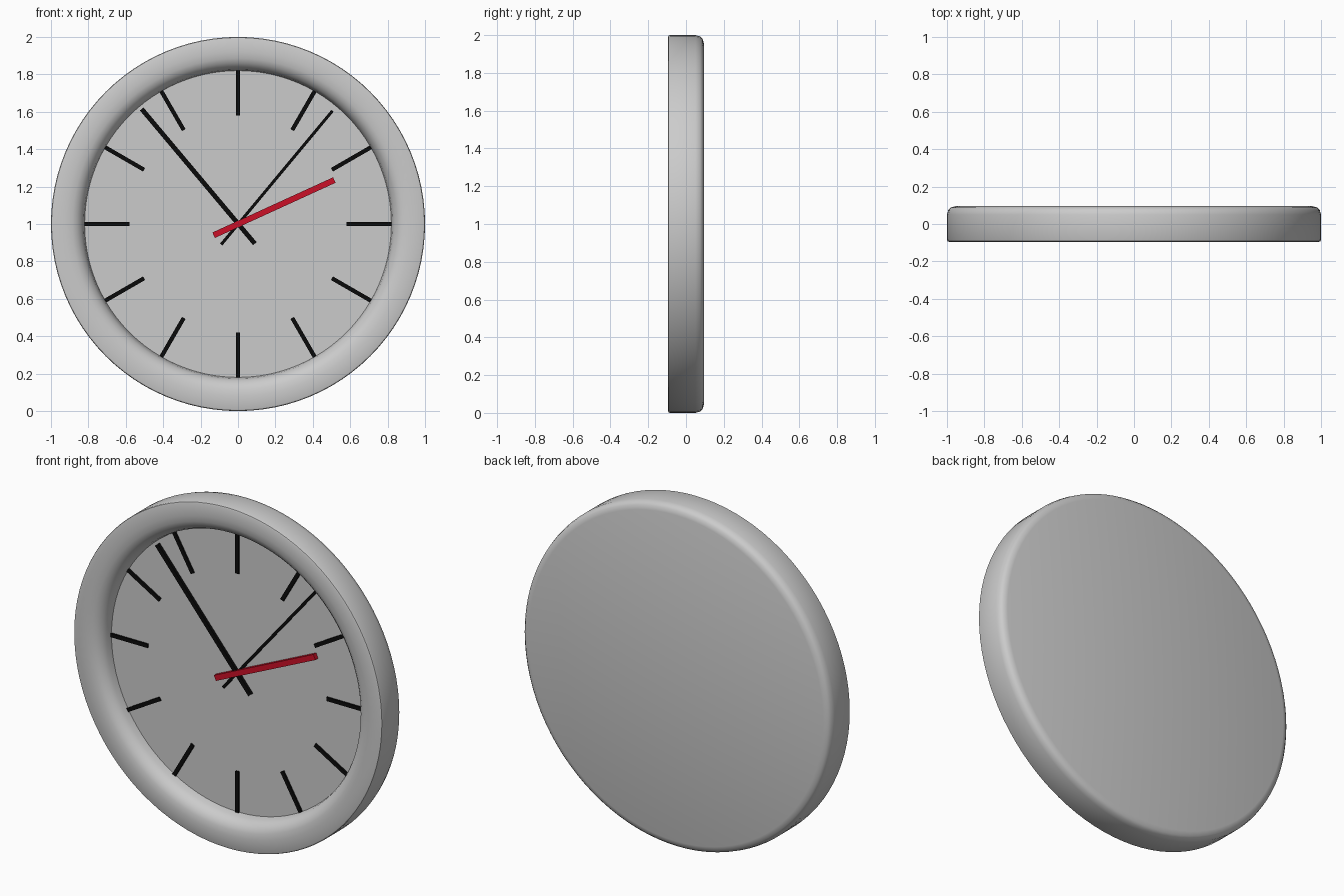
import bpy, bmesh
from math import sin, cos, pi, atan2, hypot, radians
from mathutils import Matrix

old = bpy.data.objects.get("Cube")
if old:
    bpy.data.objects.remove(old, do_unlink=True)


def material(name, rgb):
    m = bpy.data.materials.new(name)
    m.use_nodes = True
    m.diffuse_color = (*rgb, 1)
    m.node_tree.nodes["Principled BSDF"].inputs["Base Color"].default_value = (*rgb, 1)
    return m


grey = material("light grey", (0.6, 0.6, 0.6))
black = material("black", (0.003, 0.003, 0.003))
red = material("red", (0.6, 0.005, 0.02))


def add_object(name, bm, mat):
    bmesh.ops.recalc_face_normals(bm, faces=bm.faces)
    mesh = bpy.data.meshes.new(name)
    bm.to_mesh(mesh)
    bm.free()
    mesh.materials.append(mat)
    obj = bpy.data.objects.new(name, mesh)
    bpy.context.collection.objects.link(obj)
    return obj


def lathe(name, profile, mat, steps=96):
    """Spin a (radius, depth) profile about the depth axis at the clock centre."""
    bm = bmesh.new()
    verts = [bm.verts.new((r, y, 0)) for r, y in profile]
    edges = [bm.edges.new(pair) for pair in zip(verts, verts[1:])]
    bmesh.ops.spin(bm, geom=verts + edges, cent=(0, 0, 0), axis=(0, 1, 0),
                   angle=2 * pi, steps=steps)
    bmesh.ops.remove_doubles(bm, verts=bm.verts, dist=1e-5)
    bmesh.ops.translate(bm, verts=bm.verts, vec=(0, 0, 1))
    obj = add_object(name, bm, mat)
    bpy.ops.object.select_all(action='DESELECT')
    bpy.context.view_layer.objects.active = obj
    obj.select_set(True)
    bpy.ops.object.shade_smooth_by_angle(angle=radians(40))
    return obj


def bar(name, start, end, width, front, back, mat):
    """Thin box between two points of the dial, given as x and z."""
    dx, dz = end[0] - start[0], end[1] - start[1]
    bm = bmesh.new()
    bmesh.ops.create_cube(bm, size=1, matrix=(
        Matrix.Translation(((start[0] + end[0]) / 2, (front + back) / 2,
                            (start[1] + end[1]) / 2))
        @ Matrix.Rotation(-atan2(dz, dx), 4, 'Y')
        @ Matrix.Diagonal((hypot(dx, dz), back - front, width, 1))))
    return add_object(name, bm, mat)


# Case: rounded back, straight side, flat front rim, rounded inner wall, dial
lathe("case", [(0, 0.095), (0.955, 0.095), (0.98, 0.088), (0.993, 0.075), (1, 0.05),
               (1, -0.085), (0.997, -0.092), (0.99, -0.095), (0.92, -0.095),
               (0.885, -0.091), (0.86, -0.08), (0.838, -0.06), (0.826, -0.035),
               (0.82, 0), (0, 0)], grey)

# Hour marks
for hour in range(12):
    a = hour * pi / 6
    bar("hour_mark", (0.58 * sin(a), 1 + 0.58 * cos(a)),
        (0.82 * sin(a), 1 + 0.82 * cos(a)), 0.022, -0.01, 0.005, black)

# Hands
bar("second_hand", (-0.09, 0.89), (0.505, 1.605), 0.016, -0.012, -0.003, black)
bar("minute_hand", (0.09, 0.895), (-0.515, 1.615), 0.025, -0.02, -0.003, black)
bar("hour_hand", (-0.13, 0.94), (0.515, 1.235), 0.032, -0.028, -0.003, red)
